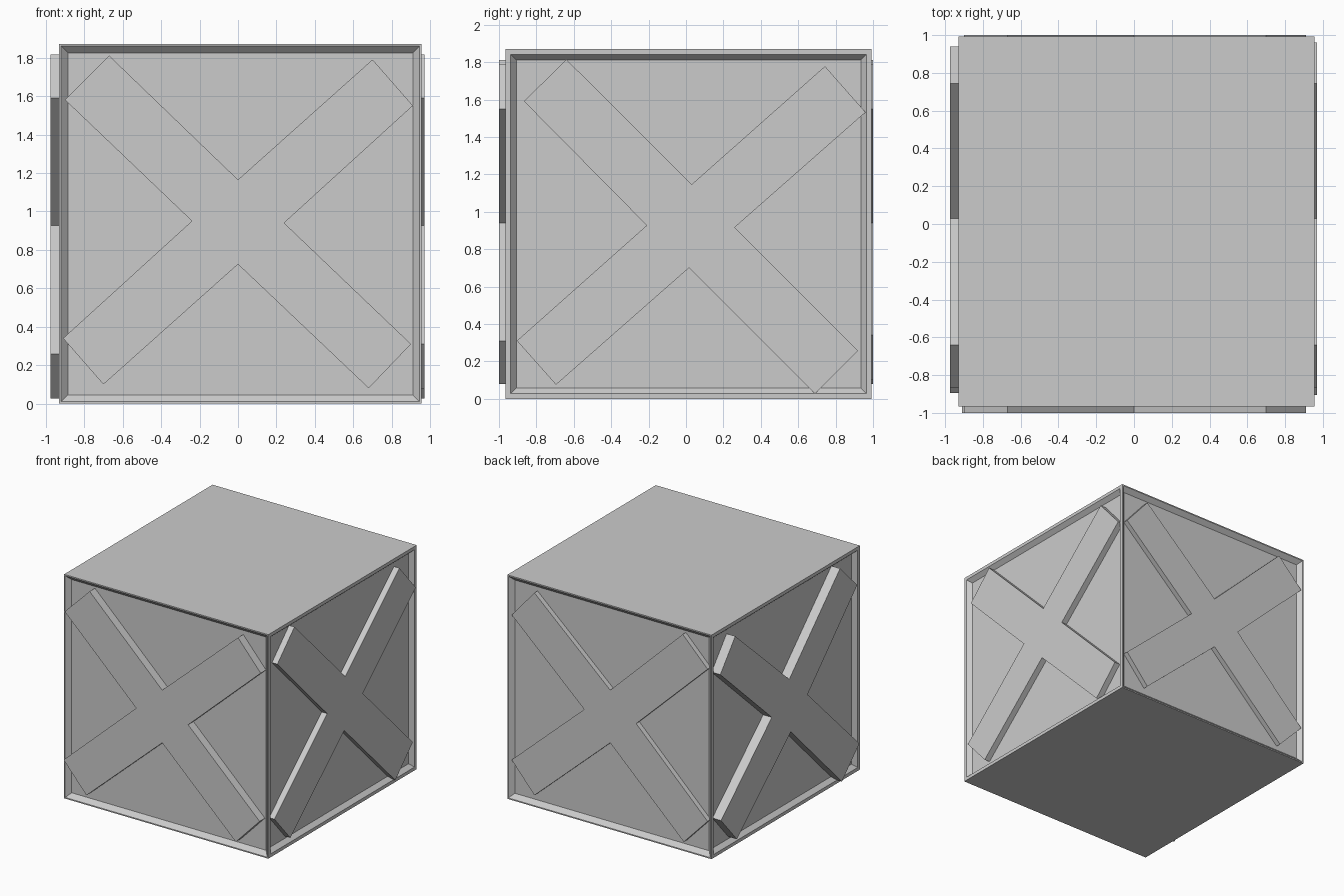
import bpy, bmesh
from mathutils import Vector

if "Cube" in bpy.data.objects:
    bpy.data.objects.remove(bpy.data.objects["Cube"])

X0, X1, Y0, Y1, H = -0.93, 0.955, -0.965, 0.993, 1.87
RECESS = 0.035


def add_object(name, bm):
    bmesh.ops.recalc_face_normals(bm, faces=bm.faces)
    mesh = bpy.data.meshes.new(name)
    bm.to_mesh(mesh)
    bm.free()
    obj = bpy.data.objects.new(name, mesh)
    bpy.context.collection.objects.link(obj)
    return obj


# Box body with a sloped, recessed panel on each of the four sides
bm = bmesh.new()
bmesh.ops.create_cube(bm, size=1)
for v in bm.verts:
    v.co = Vector((X1 if v.co.x > 0 else X0,
                   Y1 if v.co.y > 0 else Y0,
                   H if v.co.z > 0 else 0))
bm.normal_update()
for face in [f for f in bm.faces if abs(f.normal.z) < 0.5]:
    rim, slope = (0.01, 0.035) if abs(face.normal.y) > 0.5 else (0.028, 0.03)
    bmesh.ops.inset_region(bm, faces=[face], thickness=rim, use_even_offset=True)
    bmesh.ops.inset_region(bm, faces=[face], thickness=slope, depth=-RECESS,
                           use_even_offset=True)
add_object("box_body", bm)


# Cross brace: a 12-point outline extruded from the panel to its outer face
def cross_brace(name, outline, axis, outer, inner):
    bm = bmesh.new()

    def place(u, z, d):
        return (u, d, z) if axis == 'Y' else (d, u, z)

    face = bm.faces.new([bm.verts.new(place(u, z, outer)) for u, z in outline])
    ext = bmesh.ops.extrude_face_region(bm, geom=[face], use_keep_orig=True)
    offset = Vector(place(0, 0, inner - outer))
    for g in ext["geom"]:
        if isinstance(g, bmesh.types.BMVert):
            g.co += offset
    return add_object(name, bm)


# Outline halves: upper runs left notch to right notch, lower runs back
front_upper = [(-0.24, 0.95), (-0.90, 1.58), (-0.67, 1.81), (0.0, 1.165),
               (0.70, 1.79), (0.91, 1.55), (0.24, 0.94)]
front_lower = [(0.90, 0.31), (0.68, 0.08), (0.0, 0.725), (-0.70, 0.10), (-0.91, 0.34)]
back_lower = [(-u, z) for u, z in reversed(front_lower)]

right_upper = [(-0.21, 0.927), (-0.866, 1.59), (-0.64, 1.815), (0.03, 1.146),
               (0.743, 1.778), (0.96, 1.532), (0.26, 0.916)]
right_lower = [(0.92, 0.257), (0.69, 0.027), (0.016, 0.70), (-0.695, 0.075), (-0.904, 0.31)]
left_upper = [(min(u, 0.94), z) if z > 1.5 else (u, z) for u, z in right_upper]
left_lower = [(0.026 - u, z) for u, z in reversed(right_lower)]

cross_brace("front_cross", front_upper + front_lower, 'Y', -1.0, Y0 + RECESS)
cross_brace("back_cross", front_upper + back_lower, 'Y', 1.0, Y1 - RECESS)
cross_brace("right_cross", right_upper + right_lower, 'X', 0.97, X1 - RECESS)
cross_brace("left_cross", left_upper + left_lower, 'X', -0.975, X0 + RECESS)
